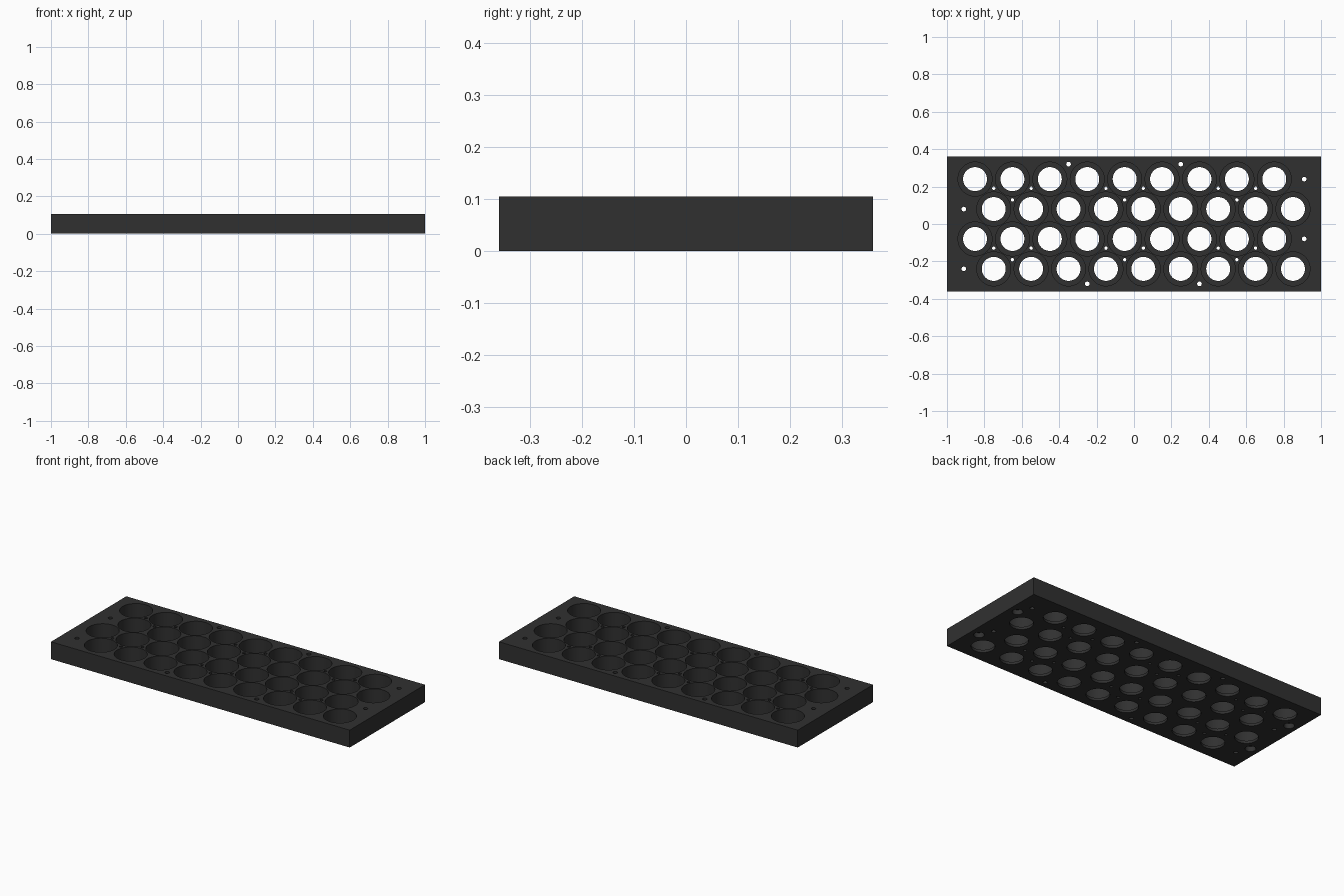
import bpy
import bmesh
import math

old = bpy.data.objects.get("Cube")
if old:
    bpy.data.objects.remove(old, do_unlink=True)

LENGTH, WIDTH, HEIGHT = 2.0, 0.72, 0.105
LIP = 0.016          # thickness left under each cell pocket
POCKET_R, HOLE_R = 0.091, 0.064
OVER = 0.05          # how far cutters pass the surfaces

# Dark plastic
plastic = bpy.data.materials.new("charcoal plastic")
plastic.use_nodes = True
colour = (0.03, 0.03, 0.03, 1)
plastic.diffuse_color = colour
plastic.node_tree.nodes["Principled BSDF"].inputs["Base Color"].default_value = colour


def make_object(name, bm):
    bmesh.ops.recalc_face_normals(bm, faces=bm.faces)
    mesh = bpy.data.meshes.new(name)
    bm.to_mesh(mesh)
    bm.free()
    mesh.materials.append(plastic)
    obj = bpy.data.objects.new(name, mesh)
    bpy.context.collection.objects.link(obj)
    return obj


def turned(bm, x, y, profile, sides):
    """Closed turned solid from (radius, z) pairs, listed upwards."""
    rings = []
    for r, z in profile:
        rings.append([bm.verts.new((x + r * math.cos(math.tau * i / sides),
                                    y + r * math.sin(math.tau * i / sides), z))
                      for i in range(sides)])
    for low, high in zip(rings, rings[1:]):
        for i in range(sides):
            j = (i + 1) % sides
            bm.faces.new((low[i], low[j], high[j], high[i]))
    bm.faces.new(rings[0][::-1])
    bm.faces.new(rings[-1])


# Solid block
bm = bmesh.new()
bmesh.ops.create_cube(bm, size=1)
for v in bm.verts:
    v.co = (v.co.x * LENGTH, v.co.y * WIDTH, (v.co.z + 0.5) * HEIGHT)
block = make_object("cell_holder_block", bm)

cut = bmesh.new()
top = HEIGHT + OVER

# Staggered rows of stepped cell pockets
pocket = [(HOLE_R, -OVER), (HOLE_R, LIP), (POCKET_R, LIP), (POCKET_R, top)]
for row, y in enumerate((0.24, 0.08, -0.08, -0.24)):
    start = -0.75 if row % 2 else -0.85
    for i in range(9):
        turned(cut, start + 0.2 * i, y, pocket, 48)

# Screw holes around the rim, turned about the centre
for x, y in ((0.91, 0.24), (0.91, -0.08), (0.25, 0.32), (-0.35, 0.32)):
    for s in (1, -1):
        turned(cut, x * s, y * s, [(0.0125, -OVER), (0.0125, top)], 20)

# Fine holes between the pockets
fine = [(0.009, -OVER), (0.009, top)]
for x in (-0.75, -0.55, -0.15, 0.05, 0.45, 0.65):
    for y in (0.191, -0.129):
        turned(cut, x, y, fine, 16)
for x in (-0.65, -0.05, 0.55):
    for y in (0.129, -0.191):
        turned(cut, x, y, fine, 16)

# Blind round recesses underneath, near the corners
for sx in (1, -1):
    for sy in (1, -1):
        turned(cut, 0.945 * sx, 0.16 * sy, [(0.029, -OVER), (0.029, 0.03)], 28)

cutter = make_object("hole_cutter", cut)
cutter.hide_render = True

# Cut all holes, then drop the cutter
mod = block.modifiers.new("holes", 'BOOLEAN')
mod.operation = 'DIFFERENCE'
mod.solver = 'EXACT'
mod.object = cutter
bpy.ops.object.select_all(action='DESELECT')
block.select_set(True)
bpy.context.view_layer.objects.active = block
bpy.ops.object.modifier_apply(modifier=mod.name)
bpy.data.objects.remove(cutter, do_unlink=True)
bpy.ops.object.shade_smooth_by_angle(angle=math.radians(30))
